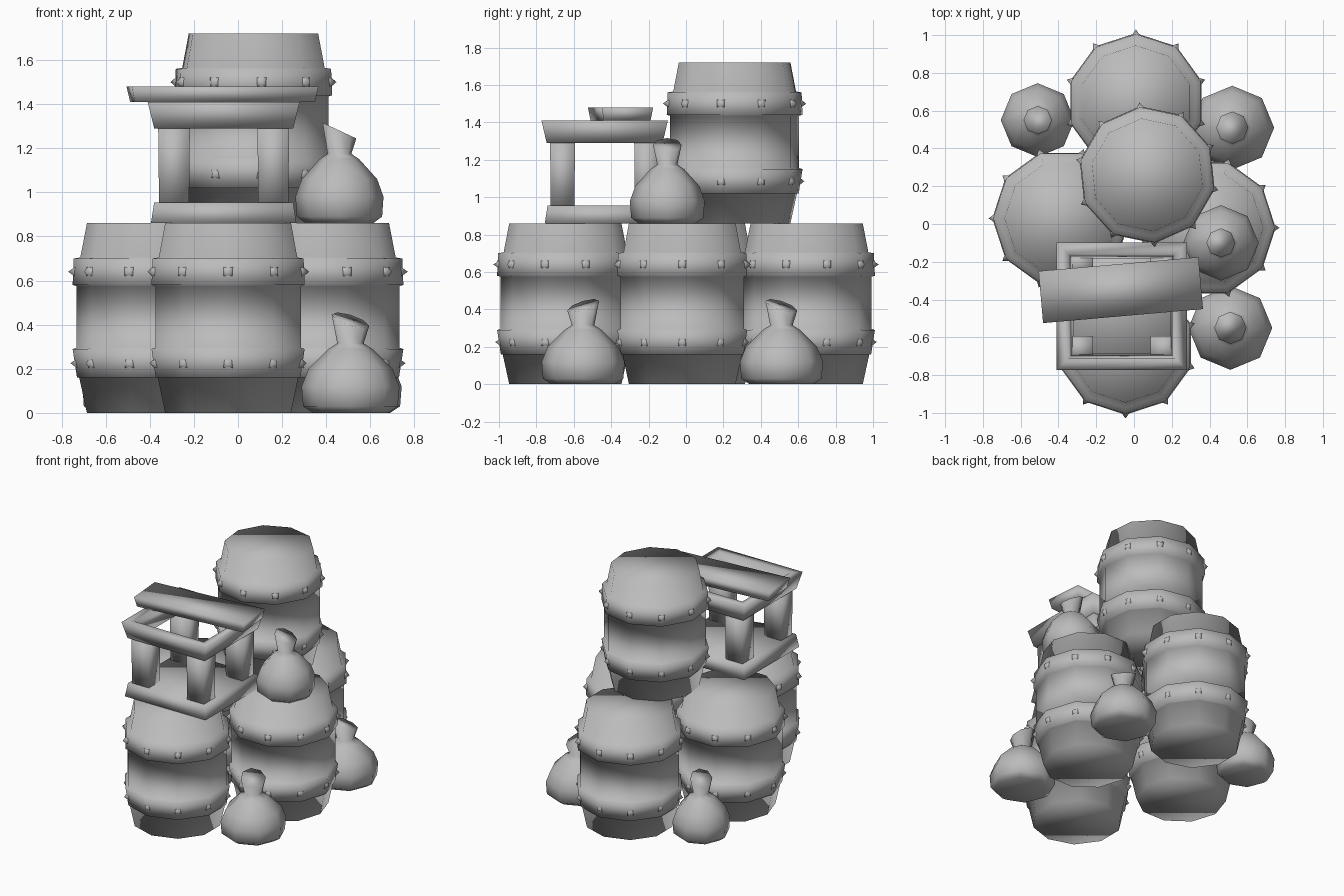
import bpy, bmesh
from math import pi, sin, cos, radians
from mathutils import Matrix, Vector

cube = bpy.data.objects.get("Cube")
if cube:
    bpy.data.objects.remove(cube)

GREY = (0.5, 0.5, 0.5, 1)
mat = bpy.data.materials.new("plain grey")
mat.use_nodes = True
mat.diffuse_color = GREY
mat.node_tree.nodes["Principled BSDF"].inputs["Base Color"].default_value = GREY


def finish(bm, name, loc, turn=0):
    bmesh.ops.recalc_face_normals(bm, faces=bm.faces)
    for f in bm.faces:
        f.smooth = True
    mesh = bpy.data.meshes.new(name)
    bm.to_mesh(mesh)
    bm.free()
    mesh.materials.append(mat)
    ob = bpy.data.objects.new(name, mesh)
    ob.location = loc
    ob.rotation_euler.z = radians(turn)
    bpy.context.collection.objects.link(ob)
    return ob


def lathe(bm, profile, sides):
    """Closed turned shape; returns its rings of vertices."""
    rings = []
    for r, z in profile:
        angles = [2 * pi * i / sides for i in range(sides)]
        rings.append([bm.verts.new((r * sin(a), r * cos(a), z)) for a in angles])
    for low, high in zip(rings, rings[1:]):
        for i in range(sides):
            j = (i + 1) % sides
            bm.faces.new((low[i], low[j], high[j], high[i]))
    bm.faces.new(rings[0])
    bm.faces.new(rings[-1])
    return rings


# Barrels: turned body with two raised bands and pointed studs
BARREL = [(0.30, 0), (0.335, 0.16), (0.345, 0.16), (0.365, 0.29), (0.347, 0.295),
          (0.347, 0.575), (0.365, 0.58), (0.36, 0.70), (0.33, 0.705), (0.30, 0.86)]


def barrel(name, loc, turn):
    bm = bmesh.new()
    lathe(bm, BARREL, 10)
    for z, r in ((0.225, 0.35), (0.64, 0.36)):
        for i in range(10):
            a = 2 * pi * (i + 0.5) / 10
            place = (Matrix.Rotation(a, 4, 'Z') @ Matrix.Translation((r, 0, z))
                     @ Matrix.Rotation(pi / 2, 4, 'Y') @ Matrix.Rotation(pi / 4, 4, 'Z'))
            bmesh.ops.create_cone(bm, cap_ends=True, segments=4, radius1=0.05,
                                  radius2=0, depth=0.05, matrix=place)
    finish(bm, name, loc, turn)


barrel("front_barrel", (-0.045, -0.645, 0), 0)
barrel("back_barrel", (0.01, 0.645, 0), 0)
barrel("left_barrel", (0.385, -0.02, 0), 18)
barrel("right_barrel", (-0.385, 0.03, 0), 18)
barrel("top_barrel", (0.07, 0.26, 0.86), 6)

# Sacks: squat body, pinched neck and a flared mouth tipped outward
SACK = [(0.17, 0), (0.215, 0.03), (0.222, 0.12), (0.19, 0.2), (0.1, 0.29),
        (0.06, 0.315), (0.085, 0.42)]


def sack(name, loc, lean, size=1.0):
    bm = bmesh.new()
    rings = lathe(bm, SACK, 8)
    lean = Vector((lean[0], lean[1], 0)).normalized()
    for v in rings[-1]:
        v.co.z -= 0.42 * v.co.dot(lean)
    bmesh.ops.scale(bm, vec=(size, size, 1), verts=bm.verts)
    finish(bm, name, loc)


sack("front_sack", (0.51, -0.55, 0), (1, -1))
sack("back_left_sack", (0.52, 0.51, 0), (1, 1))
sack("back_right_sack", (-0.51, 0.55, 0), (-1, 1), 0.88)
sack("upper_sack", (0.46, -0.1, 0.86), (1, 0), 0.9)


# Lantern: tapered blocks given by bottom and top half sizes
def block(name, loc, bottom, top, height, turn=0, hole=0.0):
    bm = bmesh.new()
    bmesh.ops.create_cube(bm, size=2)
    for v in bm.verts:
        hx, hy = top if v.co.z > 0 else bottom
        v.co = Vector((v.co.x * hx, v.co.y * hy, height if v.co.z > 0 else 0))
    if hole:
        # Open the block from top to bottom to leave a frame
        bm.normal_update()
        caps = [f for f in bm.faces if abs(f.normal.z) > 0.9]
        bmesh.ops.inset_individual(bm, faces=caps, thickness=hole)
        bmesh.ops.bridge_loops(bm, edges=list({e for f in caps for e in f.edges}))
        bmesh.ops.delete(bm, geom=caps, context='FACES')
    return finish(bm, name, loc, turn)


LX, LY = -0.065, -0.435
block("lantern_base", (LX, LY, 0.86), (0.33, 0.32), (0.315, 0.305), 0.095)
for sx, side in ((-1, "right"), (1, "left")):
    for sy, end in ((-1, "front"), (1, "back")):
        block(f"lantern_post_{end}_{side}", (LX + sx * 0.225, LY + sy * 0.225, 0.94),
              (0.068, 0.063), (0.072, 0.067), 0.37)
block("lantern_rim", (LX, LY, 1.29), (0.315, 0.31), (0.345, 0.338), 0.12, hole=0.085)
block("lantern_lid", (-0.07, -0.35, 1.41), (0.41, 0.125), (0.425, 0.138), 0.07, 5)
